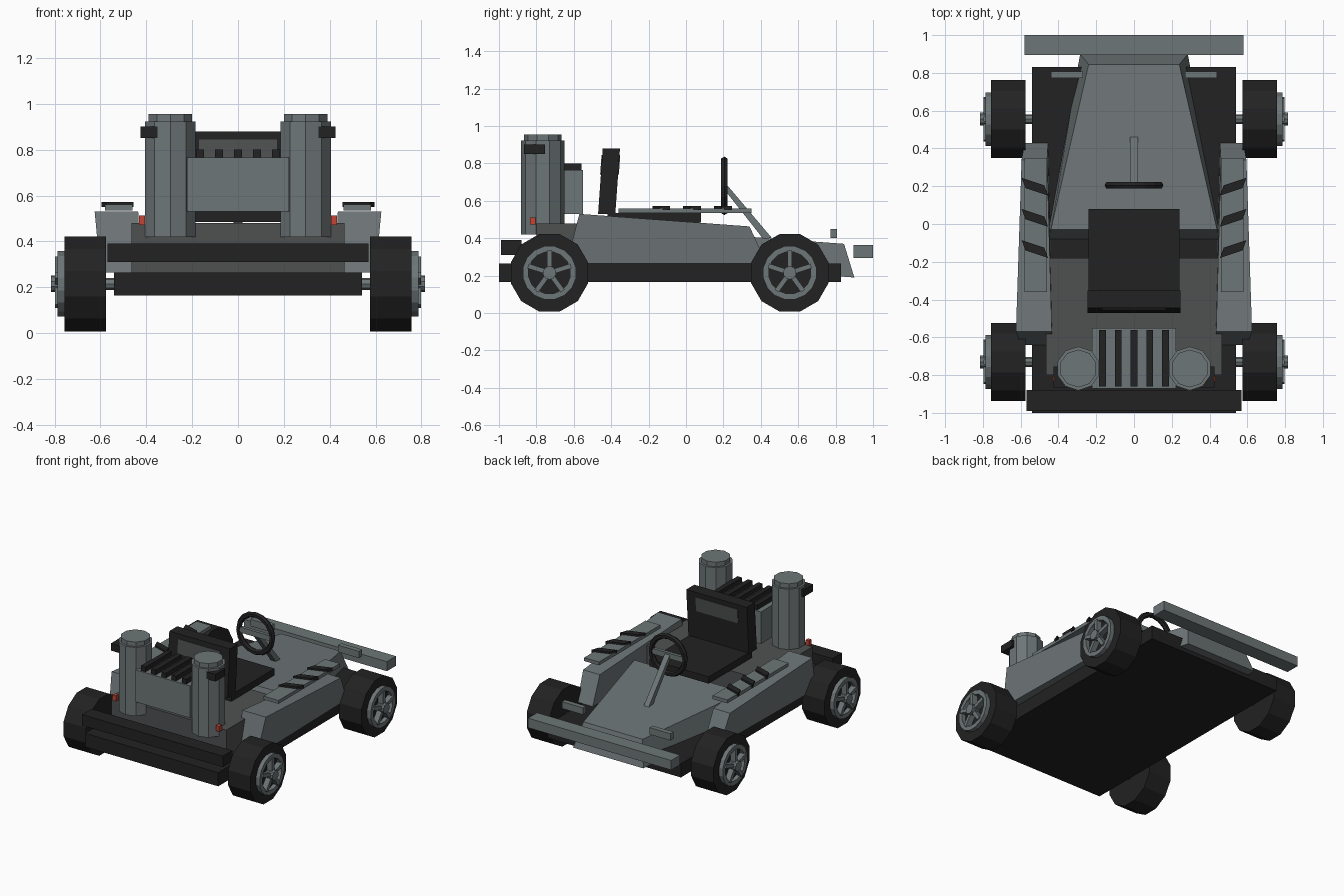
import bpy, bmesh, math
from mathutils import Vector, Matrix

if "Cube" in bpy.data.objects:
    bpy.data.objects.remove(bpy.data.objects["Cube"])


def material(name, rgb):
    m = bpy.data.materials.new(name)
    m.diffuse_color = (*rgb, 1)
    m.use_nodes = True
    m.node_tree.nodes["Principled BSDF"].inputs["Base Color"].default_value = m.diffuse_color
    return m


GREY = material("body grey", (0.155, 0.18, 0.184))
DARK = material("dark grey", (0.078, 0.082, 0.083))
BLACK = material("rubber black", (0.016, 0.016, 0.016))
RED = material("lamp red", (0.55, 0.06, 0.035))


def finish(bm, name, mat):
    bmesh.ops.recalc_face_normals(bm, faces=bm.faces)
    me = bpy.data.meshes.new(name)
    bm.to_mesh(me)
    bm.free()
    me.materials.append(mat)
    ob = bpy.data.objects.new(name, me)
    bpy.context.collection.objects.link(ob)
    return ob


def hexa(name, bottom, top, mat):
    """Solid from a bottom and a top loop of matching points."""
    bm = bmesh.new()
    b = [bm.verts.new(p) for p in bottom]
    t = [bm.verts.new(p) for p in top]
    n = len(b)
    bm.faces.new(b)
    bm.faces.new(t)
    for i in range(n):
        j = (i + 1) % n
        bm.faces.new((b[i], b[j], t[j], t[i]))
    return finish(bm, name, mat)


def box(name, x, y, z, mat):
    loop = [(x[0], y[0]), (x[1], y[0]), (x[1], y[1]), (x[0], y[1])]
    return hexa(name, [(*p, z[0]) for p in loop], [(*p, z[1]) for p in loop], mat)


def rod(name, a, b, r, sides, mat, turn=0.0):
    a, b = Vector(a), Vector(b)
    d = b - a
    m = (Matrix.Translation((a + b) / 2) @ d.to_track_quat('Z', 'Y').to_matrix().to_4x4()
         @ Matrix.Rotation(turn, 4, 'Z'))
    bm = bmesh.new()
    bmesh.ops.create_cone(bm, cap_ends=True, segments=sides, radius1=r, radius2=r,
                          depth=d.length, matrix=m)
    return finish(bm, name, mat)


def ring(name, centre, x0, x1, r0, r1, sides, mat):
    """Flat-sided ring around the x axis."""
    bm = bmesh.new()
    loops = []
    for i in range(sides):
        a = 2 * math.pi * (i + 0.5) / sides
        loops.append([bm.verts.new((x, centre[0] + r * math.cos(a), centre[1] + r * math.sin(a)))
                      for x, r in ((x0, r0), (x0, r1), (x1, r1), (x1, r0))])
    for i in range(sides):
        p, q = loops[i], loops[(i + 1) % sides]
        for k in range(4):
            l = (k + 1) % 4
            bm.faces.new((p[k], q[k], q[l], p[l]))
    return finish(bm, name, mat)


# chassis, bumper, rear deck
box("floor_pan", (-0.54, 0.54), (-1.0, 0.83), (0.165, 0.265), BLACK)
box("rear_bumper", (-0.57, 0.57), (-0.99, -0.88), (0.31, 0.39), BLACK)
box("rear_deck", (-0.465, 0.465), (-0.80, -0.18), (0.265, 0.48), DARK)

# tapered hood and front wing
hexa("hood",
     [(-0.46, -0.08, 0.265), (0.46, -0.08, 0.265), (0.285, 0.90, 0.19), (-0.285, 0.90, 0.19)],
     [(-0.44, -0.03, 0.435), (0.44, -0.03, 0.435), (0.24, 0.845, 0.37), (-0.24, 0.845, 0.37)], GREY)
box("front_wing", (-0.58, 0.58), (0.895, 1.0), (0.295, 0.365), GREY)

# seat
box("seat_cushion", (-0.24, 0.24), (-0.42, 0.08), (0.485, 0.535), BLACK)


def seat_slab(name, w, z0, z1, grow, mat):
    def lean(z):
        return -0.47 + 0.025 * (z - 0.53) / 0.35
    def loop(z):
        y0, y1 = lean(z) - grow, lean(z) + 0.092 + grow
        return [(-w, y0, z), (w, y0, z), (w, y1, z), (-w, y1, z)]
    hexa(name, loop(z0), loop(z1), mat)


seat_slab("seat_back", 0.245, 0.53, 0.88, 0, BLACK)
seat_slab("seat_back_panel", 0.17, 0.74, 0.845, 0.004, DARK)

# engine with cooling fins
box("engine_block", (-0.222, 0.222), (-0.87, -0.55), (0.53, 0.765), GREY)
for i in range(5):
    x = (i - 2) * 0.083
    box("engine_fin", (x - 0.018, x + 0.018), (-0.86, -0.56), (0.765, 0.80), BLACK)

# steering wheel and column
bm = bmesh.new()
N, M = 16, 6
vs = [[bm.verts.new((math.cos(2 * math.pi * i / N) * (0.136 + 0.02 * math.cos(2 * math.pi * j / M)),
                     0.205 + 0.02 * math.sin(2 * math.pi * j / M),
                     0.68 + math.sin(2 * math.pi * i / N) * (0.136 + 0.02 * math.cos(2 * math.pi * j / M))))
       for j in range(M)] for i in range(N)]
for i in range(N):
    for j in range(M):
        k, l = (i + 1) % N, (j + 1) % M
        bm.faces.new((vs[i][j], vs[k][j], vs[k][l], vs[i][l]))
finish(bm, "steering_wheel", BLACK)
box("steering_crossbar", (-0.13, 0.13), (0.193, 0.217), (0.66, 0.70), GREY)
hexa("steering_column",
     [(-0.02, 0.41, 0.40), (0.02, 0.41, 0.40), (0.02, 0.46, 0.40), (-0.02, 0.46, 0.40)],
     [(-0.02, 0.205, 0.66), (0.02, 0.205, 0.66), (0.02, 0.215, 0.69), (-0.02, 0.215, 0.69)], GREY)

for s in (-1, 1):
    # side pod with raised panel and slanted strips
    hexa("side_pod",
         [(s * 0.43, -0.64, 0.265), (s * 0.60, -0.64, 0.265),
          (s * 0.58, 0.43, 0.265), (s * 0.455, 0.43, 0.265)],
         [(s * 0.435, -0.57, 0.53), (s * 0.625, -0.57, 0.53),
          (s * 0.595, 0.34, 0.463), (s * 0.46, 0.34, 0.463)], GREY)
    box("pod_panel", (s * 0.46, s * 0.58), (-0.36, 0.35), (0.535, 0.56), GREY)
    for y in (0.20, 0.035, -0.13):
        loop = [(s * 0.46, y - 0.055), (s * 0.575, y - 0.012),
                (s * 0.595, y + 0.04), (s * 0.475, y - 0.002)]
        loop = [(s * 0.455, y - 0.05), (s * 0.575, y - 0.01),
                (s * 0.595, y + 0.045), (s * 0.475, y + 0.005)]
        hexa("pod_strip", [(*p, 0.55) for p in loop], [(*p, 0.573) for p in loop], BLACK)

    # rear canisters with caps, clamps and lamps
    rod("canister", (s * 0.295, -0.765, 0.42), (s * 0.295, -0.765, 0.922), 0.116, 10, GREY)
    rod("canister_cap", (s * 0.295, -0.765, 0.922), (s * 0.295, -0.765, 0.955), 0.1, 10, GREY)
    box("canister_clamp", (s * 0.35, s * 0.425), (-0.865, -0.755), (0.85, 0.902), BLACK)
    box("rear_lamp", (s * 0.405, s * 0.432), (-0.835, -0.805), (0.472, 0.512), RED)

    # small plate at the nose
    box("nose_plate", (s * 0.27, s * 0.44), (0.772, 0.808), (0.40, 0.45), GREY)

    # wheels
    for y in (-0.73, 0.555):
        c = (y, 0.215)
        rod("axle", (s * 0.50, *c), (s * 0.60, *c), 0.026, 8, GREY)
        rod("tyre", (s * 0.575, *c), (s * 0.757, *c), 0.214, 12, BLACK, math.pi / 12)
        ring("wheel_rim", c, s * 0.75, s * 0.787, 0.113, 0.145, 16, GREY)
        rod("wheel_hub", (s * 0.75, *c), (s * 0.815, *c), 0.036, 10, GREY)
        for k in range(5):
            a = math.pi / 2 + k * 2 * math.pi / 5
            u, v = math.cos(a), math.sin(a)
            loop = [(y + u * r - v * w, 0.215 + v * r + u * w)
                    for r, w in ((0.02, -0.013), (0.12, -0.013), (0.12, 0.013), (0.02, 0.013))]
            hexa("wheel_spoke", [(s * 0.75, *p) for p in loop],
                 [(s * 0.797, *p) for p in loop], GREY)
